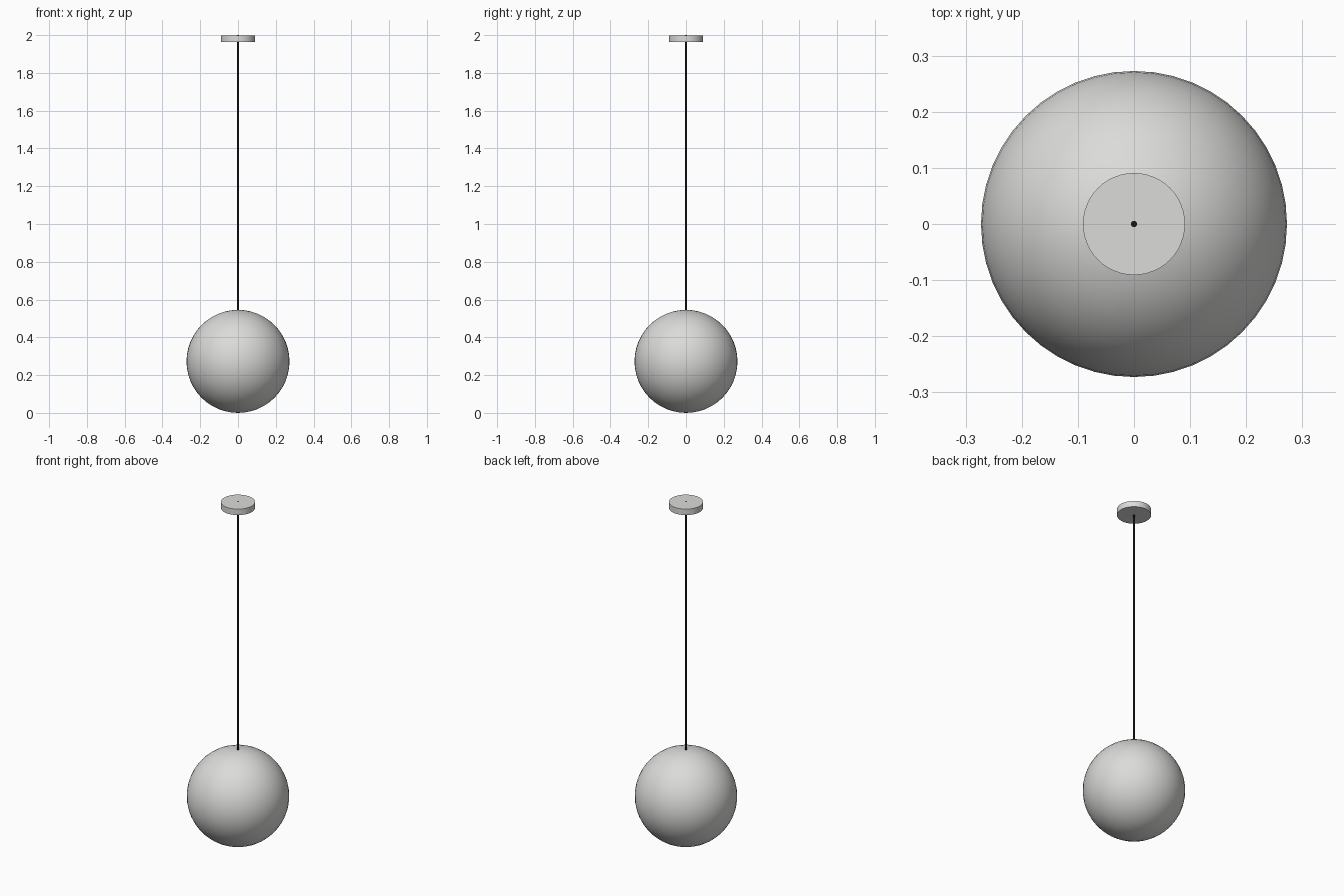
import bpy
import math

cube = bpy.data.objects.get("Cube")
if cube:
    bpy.data.objects.remove(cube, do_unlink=True)


def material(name, rgb):
    mat = bpy.data.materials.new(name)
    mat.use_nodes = True
    colour = (*rgb, 1)
    mat.diffuse_color = colour
    mat.node_tree.nodes["Principled BSDF"].inputs["Base Color"].default_value = colour
    return mat


def finish(name, mat):
    obj = bpy.context.object
    obj.name = obj.data.name = name
    obj.data.materials.append(mat)
    bpy.ops.object.shade_smooth_by_angle(angle=math.radians(35))


def cylinder(name, radius, bottom, top, sides, mat):
    bpy.ops.mesh.primitive_cylinder_add(
        vertices=sides, radius=radius, depth=top - bottom,
        location=(0, 0, (bottom + top) / 2))
    finish(name, mat)


pale_grey = material("pale grey", (0.71, 0.71, 0.7))
black = material("cable black", (0.008, 0.008, 0.008))

# Globe shade
RADIUS = 0.2727
bpy.ops.mesh.primitive_uv_sphere_add(
    segments=48, ring_count=24, radius=RADIUS, location=(0, 0, RADIUS))
finish("globe_shade", pale_grey)

# Hanging cable, its end just showing through the ceiling plate
cylinder("cable", 0.0055, 2 * RADIUS - 0.01, 2.0, 12, black)

# Ceiling plate
cylinder("ceiling_plate", 0.0909, 1.9636, 1.999, 48, pale_grey)
